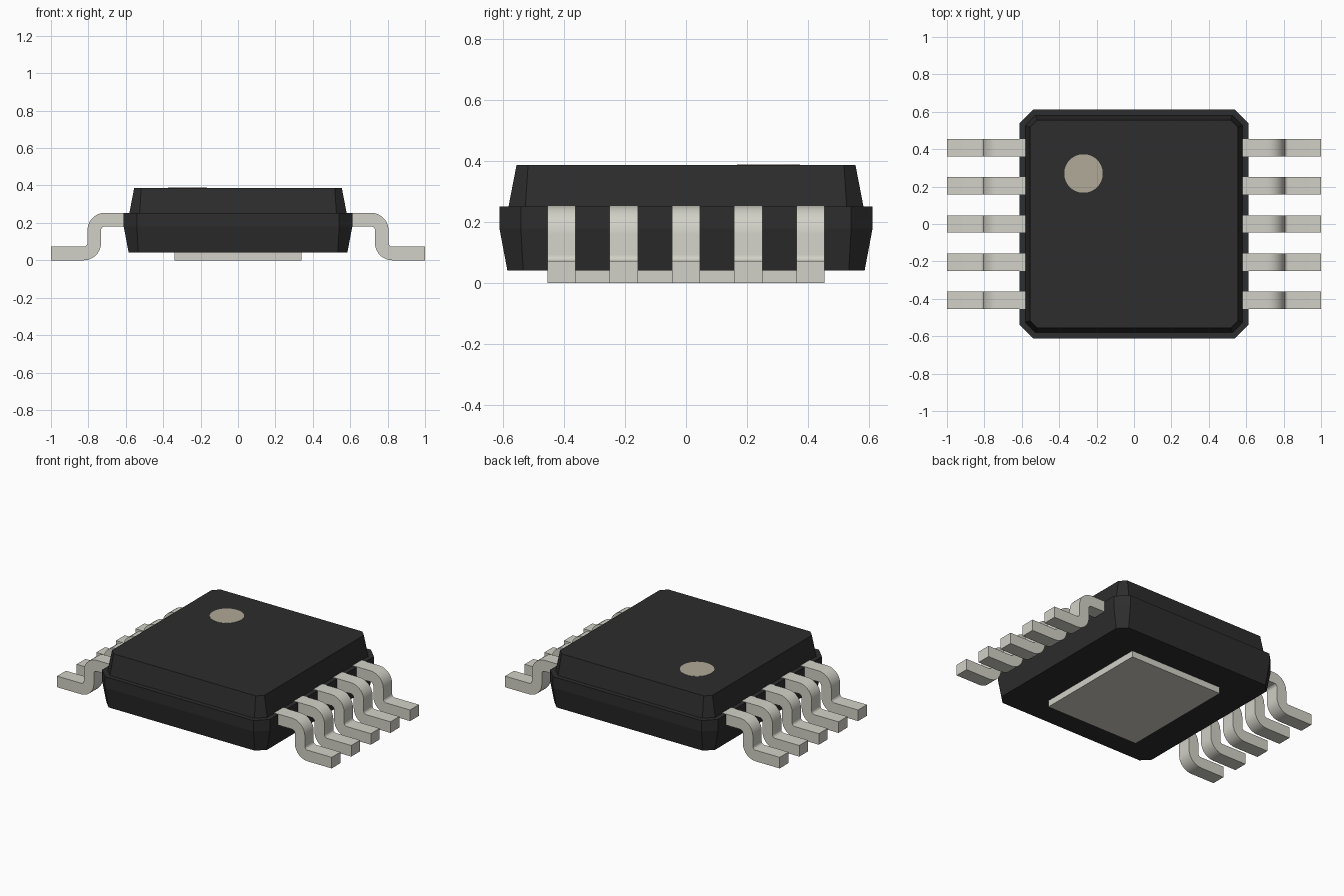
import bpy, bmesh, math

cube = bpy.data.objects.get("Cube")
if cube:
    bpy.data.objects.remove(cube, do_unlink=True)


def material(name, rgb):
    mat = bpy.data.materials.new(name)
    mat.use_nodes = True
    mat.diffuse_color = (*rgb, 1)
    mat.node_tree.nodes["Principled BSDF"].inputs["Base Color"].default_value = (*rgb, 1)
    return mat


BLACK = material("black epoxy", (0.026, 0.026, 0.026))
METAL = material("tinned metal", (0.645, 0.638, 0.572))
TAN = material("light brown", (0.435, 0.398, 0.316))


def loft(name, rings, mat, smooth=False):
    """Skin a stack of equal-length point rings and cap both ends."""
    bm = bmesh.new()
    rows = [[bm.verts.new(p) for p in ring] for ring in rings]
    n = len(rows[0])
    for a, b in zip(rows, rows[1:]):
        for i in range(n):
            j = (i + 1) % n
            bm.faces.new((a[i], a[j], b[j], b[i]))
    bm.faces.new(rows[0][::-1])
    bm.faces.new(rows[-1])
    bmesh.ops.recalc_face_normals(bm, faces=bm.faces)
    mesh = bpy.data.meshes.new(name)
    bm.to_mesh(mesh)
    bm.free()
    mesh.materials.append(mat)
    obj = bpy.data.objects.new(name, mesh)
    bpy.context.collection.objects.link(obj)
    if smooth:
        bpy.ops.object.select_all(action='DESELECT')
        obj.select_set(True)
        bpy.context.view_layer.objects.active = obj
        bpy.ops.object.shade_smooth_by_angle(angle=math.radians(30))
    return obj


def octagon(h, c, z):
    """Square of half-size h with corners cut by c."""
    k = h - c
    return [(h, -k, z), (h, k, z), (k, h, z), (-k, h, z),
            (-h, k, z), (-h, -k, z), (-k, -h, z), (k, -h, z)]


def arc(cx, cz, r, start, end, steps=7):
    angles = [math.radians(start + (end - start) * i / steps) for i in range(steps + 1)]
    return [(cx + r * math.cos(a), cz + r * math.sin(a)) for a in angles]


# Moulded body: tapered lower half, ledge, narrower tapered upper half
loft("body", [octagon(0.585, 0.052, 0.042), octagon(0.611, 0.07, 0.18),
              octagon(0.611, 0.07, 0.252), octagon(0.581, 0.055, 0.252),
              octagon(0.555, 0.038, 0.387)], BLACK)

# Exposed pad under the body
loft("thermal_pad", [[(sx * 0.34, sy * 0.39, z) for sx, sy in
                      ((-1, -1), (1, -1), (1, 1), (-1, 1))] for z in (0, 0.06)], METAL)

# Round pin-one marker on the top face
loft("pin_one_marker", [[(-0.27 + x, 0.27 + y, z) for x, y in arc(0, 0, 0.103, 0, 352.5, 47)]
                        for z in (0.38, 0.389)], TAN)

# Gull-wing lead outline in x and z: over the top, down, out along the foot and back
T, R, r = 0.073, 0.093, 0.02
lead = ([(0.5, 0.254)] + arc(0.712, 0.254 - R, R, 90, 0)
        + arc(0.805 + r, T + r, r, 180, 270)
        + [(1.0, T), (1.0, 0.0)]
        + arc(0.805 + r, R, R, 270, 180)
        + arc(0.712, 0.254 - R, r, 0, 90) + [(0.5, 0.254 - T)])

# Five leads on each side
for side, word in ((1, "left"), (-1, "right")):
    for i in range(5):
        y = (i - 2) * 0.204
        loft(f"{word}_lead_{i + 1}", [[(side * x, y + d, z) for x, z in lead]
                                      for d in (-0.046, 0.046)], METAL, smooth=True)
